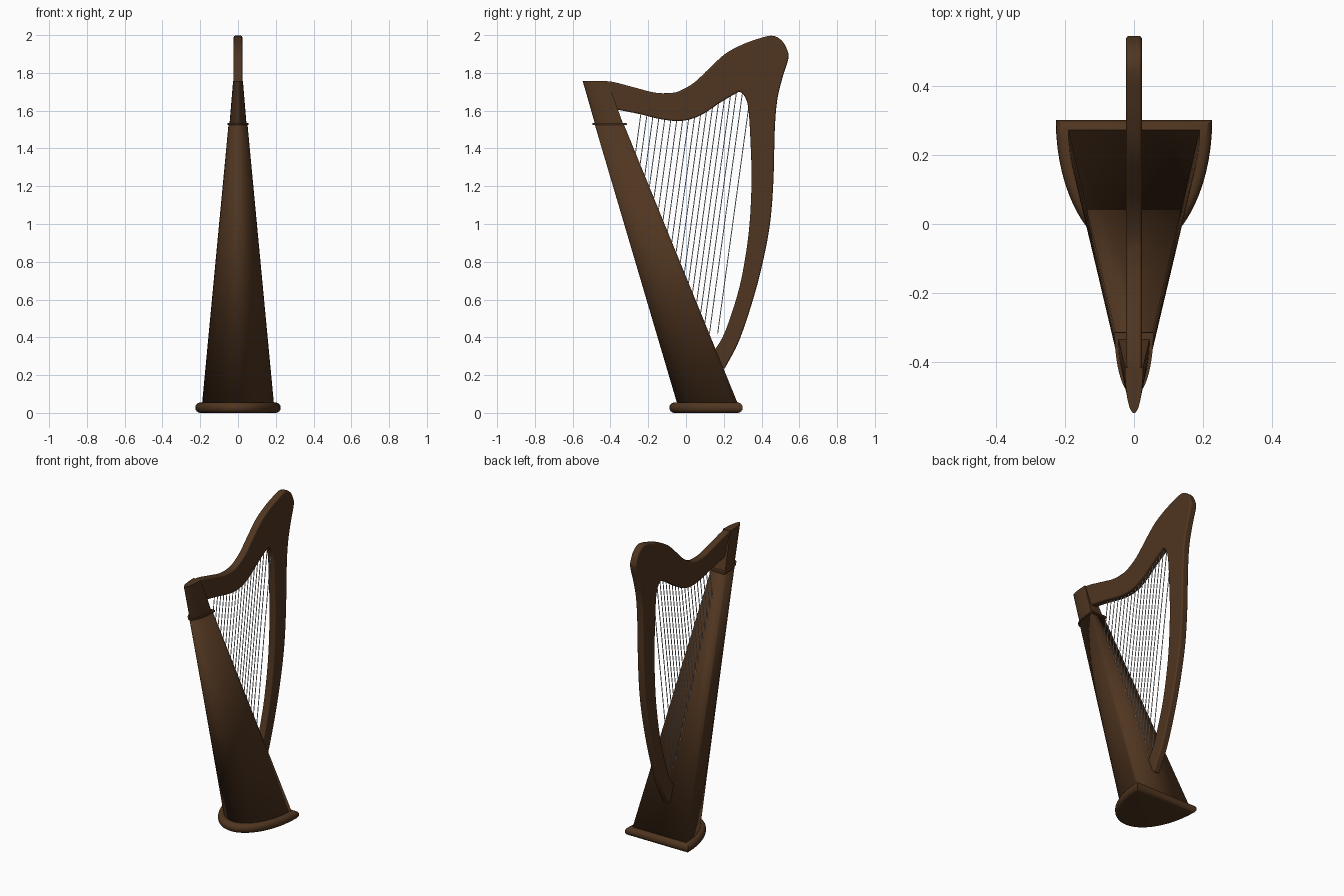
import bpy, bmesh, math
from mathutils import Vector

if "Cube" in bpy.data.objects:
    bpy.data.objects.remove(bpy.data.objects["Cube"])


def material(name, rgb):
    m = bpy.data.materials.new(name)
    m.diffuse_color = (*rgb, 1)
    m.use_nodes = True
    m.node_tree.nodes["Principled BSDF"].inputs["Base Color"].default_value = m.diffuse_color
    return m


WOOD = material("dark_walnut", (0.080, 0.036, 0.0145))
STRING = material("string_silver", (0.75, 0.75, 0.75))


def finish(name, bm, mat, angle=40):
    bmesh.ops.recalc_face_normals(bm, faces=bm.faces[:])
    me = bpy.data.meshes.new(name)
    bm.to_mesh(me)
    bm.free()
    me.materials.append(mat)
    ob = bpy.data.objects.new(name, me)
    bpy.context.collection.objects.link(ob)
    bpy.ops.object.select_all(action='DESELECT')
    ob.select_set(True)
    bpy.context.view_layer.objects.active = ob
    bpy.ops.object.shade_smooth_by_angle(angle=math.radians(angle))
    return ob


def loft(name, rings, angle=40, n=32):
    """Loft half-ellipse sections: (z, front y, flat back y, half width)."""
    bm = bmesh.new()
    loops = []
    for z, front, back, hw in rings:
        loops.append([bm.verts.new((hw * math.cos(math.pi * i / n),
                                    back - (back - front) * math.sin(math.pi * i / n), z))
                      for i in range(n + 1)])
    for a, b in zip(loops, loops[1:]):
        for i in range(n + 1):
            j = (i + 1) % (n + 1)
            bm.faces.new((a[i], a[j], b[j], b[i]))
    bm.faces.new(loops[0])
    bm.faces.new(loops[-1])
    return finish(name, bm, WOOD, angle)


def smooth_path(pts, steps=4):
    """Catmull-Rom curve through the points."""
    p = [Vector(q) for q in pts]
    p = [2 * p[0] - p[1]] + p + [2 * p[-1] - p[-2]]
    out = []
    for a, b, c, d in zip(p, p[1:], p[2:], p[3:]):
        for k in range(steps):
            t = k / steps
            out.append(0.5 * (2 * b + (c - a) * t + (2 * a - 5 * b + 4 * c - d) * t * t
                              + (3 * b - a - 3 * c + d) * t ** 3))
    return out + [p[-2]]


# Foot with rounded rim
rim = []
for i in range(9):
    a = -math.pi / 2 + math.pi * i / 8
    inset = 0.026 * (1 - math.cos(a))
    rim.append((0.0275 + 0.0275 * math.sin(a), -0.088 + inset, 0.300 - inset, 0.226 - inset))
loft("foot", rim)

# Tapered sound box, collar and head block
loft("sound_box", [(0.04, -0.044, 0.278, 0.191), (1.53, -0.484, -0.33, 0.05)], 110)
loft("collar", [(1.523, -0.494, -0.312, 0.056), (1.534, -0.496, -0.314, 0.056)])
loft("head_block", [(1.53, -0.482, -0.333, 0.045), (1.757, -0.547, -0.415, 0.026)])

# Neck and pillar in one flat plank
outer = [(-0.43, 1.756), (-0.38, 1.751), (-0.27, 1.722), (-0.167, 1.696), (-0.09, 1.693),
         (-0.035, 1.704), (0.045, 1.75), (0.124, 1.825), (0.204, 1.898), (0.283, 1.943),
         (0.362, 1.974), (0.452, 1.997), (0.508, 1.97), (0.54, 1.91), (0.54, 1.868),
         (0.512, 1.778), (0.483, 1.656), (0.470, 1.497), (0.463, 1.233), (0.447, 1.02),
         (0.415, 0.836), (0.362, 0.624), (0.283, 0.386), (0.204, 0.233)]
inner = [(0.146, 0.323), (0.204, 0.423), (0.272, 0.624), (0.31, 0.80), (0.336, 0.995),
         (0.347, 1.233), (0.341, 1.444), (0.331, 1.603), (0.315, 1.667), (0.288, 1.698),
         (0.262, 1.69), (0.177, 1.64), (0.098, 1.587), (0.029, 1.556), (-0.045, 1.545),
         (-0.14, 1.556), (-0.246, 1.582), (-0.352, 1.603), (-0.42, 1.615)]
under = smooth_path(inner)
outline = smooth_path(outer) + [Vector((0.175, 0.235)), Vector((0.13, 0.30))] + under
T = 0.023
bm = bmesh.new()
face = bm.faces.new([bm.verts.new((-T, q.x, q.y)) for q in outline])
ext = bmesh.ops.extrude_face_region(bm, geom=[face])
bmesh.ops.translate(bm, vec=(2 * T, 0, 0),
                    verts=[v for v in ext["geom"] if isinstance(v, bmesh.types.BMVert)])
neck = finish("neck_and_pillar", bm, WOOD, 180)
bev = neck.modifiers.new("rounded_edges", 'BEVEL')
bev.width = 0.015
bev.segments = 4
bev.limit_method = 'ANGLE'
bev.angle_limit = math.radians(60)
bev.harden_normals = True


# Strings from underside of neck down to the sound board
def under_z(y):
    for a, b in zip(under, under[1:]):
        if b.x <= y <= a.x and a.y > 1.5:
            return a.y + (b.y - a.y) * (y - a.x) / (b.x - a.x)
    return 1.63


bm = bmesh.new()
COUNT, LEAN, R = 19, 0.137, 0.0028
for i in range(COUNT):
    y = -0.238 + 0.569 * i / (COUNT - 1)
    z = under_z(y) + 0.01
    z0 = max(0.42, (0.294 - y + LEAN * z) / (0.408 + LEAN))
    y0 = y - LEAN * (z - z0)
    ends = [[bm.verts.new((R * math.cos(k * math.pi / 3), yy + R * math.sin(k * math.pi / 3), zz))
             for k in range(6)] for yy, zz in ((y0, z0), (y, z))]
    for k in range(6):
        j = (k + 1) % 6
        bm.faces.new((ends[0][k], ends[0][j], ends[1][j], ends[1][k]))
    bm.faces.new(ends[0])
    bm.faces.new(ends[1])
finish("strings", bm, STRING, 70)
